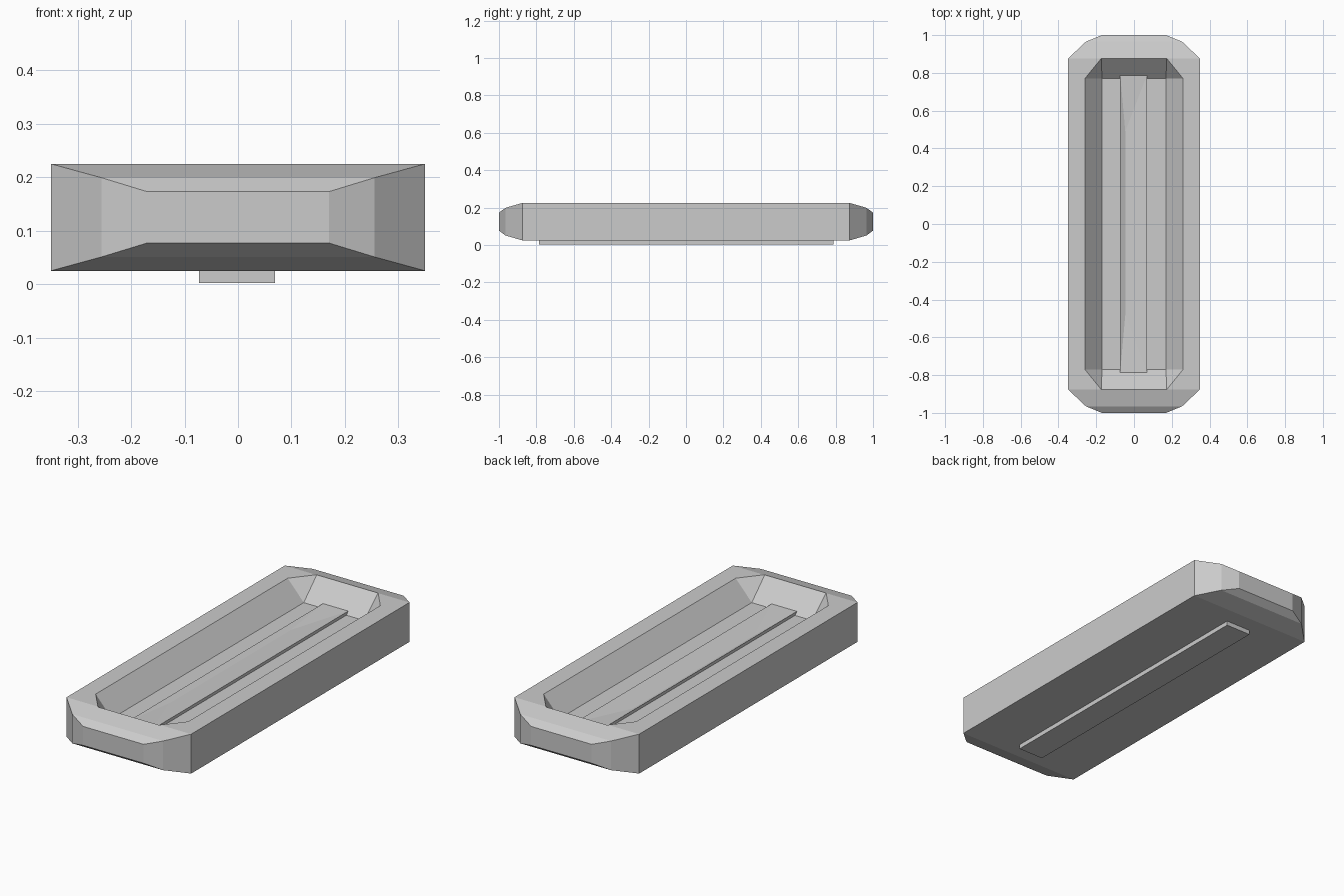
import bpy, bmesh

if "Cube" in bpy.data.objects:
    bpy.data.objects.remove(bpy.data.objects["Cube"])


def finish(bm, name):
    bmesh.ops.recalc_face_normals(bm, faces=bm.faces)
    mesh = bpy.data.meshes.new(name)
    bm.to_mesh(mesh)
    bm.free()
    obj = bpy.data.objects.new(name, mesh)
    bpy.context.collection.objects.link(obj)
    return obj


def hull(points, name):
    bm = bmesh.new()
    for p in points:
        bm.verts.new(p)
    bmesh.ops.convex_hull(bm, input=bm.verts)
    bmesh.ops.dissolve_limit(bm, angle_limit=0.01, verts=bm.verts, edges=bm.edges)
    return finish(bm, name)


MID = 0.125

# Tray body: rectangular sections that narrow and thin towards both ends
sections = [(0.875, 0.35, 0.1), (0.965, 0.255, 0.074), (1.0, 0.17, 0.048)]
sections = [(-y, w, h) for y, w, h in reversed(sections)] + sections
bm = bmesh.new()
rings = [[bm.verts.new((sx * w, y, MID + sz * h))
          for sx, sz in ((-1, -1), (1, -1), (1, 1), (-1, 1))]
         for y, w, h in sections]
for a, b in zip(rings, rings[1:]):
    for i in range(4):
        j = (i + 1) % 4
        bm.faces.new((a[i], a[j], b[j], b[i]))
bm.faces.new(rings[0])
bm.faces.new(rings[-1])
body = finish(bm, "tray_body")

# Recess: sloped walls from an eight-sided opening down to a rectangular floor
signs = [(sx, sy) for sx in (-1, 1) for sy in (-1, 1)]
points = [(sx * 0.17, sy * 0.77, MID) for sx, sy in signs]
for z in (0.225, 0.3):
    for sx, sy in signs:
        points += [(sx * 0.26, sy * 0.77, z), (sx * 0.172, sy * 0.878, z)]
cutter = hull(points, "recess_cutter")
cutter.hide_render = True
mod = body.modifiers.new("recess", 'BOOLEAN')
mod.operation = 'DIFFERENCE'
mod.solver = 'EXACT'
mod.object = cutter
bpy.context.view_layer.objects.active = body
bpy.ops.object.modifier_apply(modifier=mod.name)
bpy.data.objects.remove(cutter)

# Centre bar: passes through the floor, with a shallow off-centre trough on top
bm = bmesh.new()
x0, x1, y0, y1 = -0.073, 0.069, -0.785, 0.788
corners = ((x0, y0), (x1, y0), (x1, y1), (x0, y1))
low = [bm.verts.new((x, y, 0.002)) for x, y in corners]
top = [bm.verts.new((x, y, 0.14)) for x, y in corners]
t0 = bm.verts.new((-0.046, -0.48, 0.127))
t1 = bm.verts.new((-0.046, 0.49, 0.127))
bm.faces.new(low)
for i in range(4):
    j = (i + 1) % 4
    bm.faces.new((low[i], low[j], top[j], top[i]))
bm.faces.new((top[0], top[1], t0))
bm.faces.new((top[1], top[2], t1, t0))
bm.faces.new((top[2], top[3], t1))
bm.faces.new((top[3], top[0], t0, t1))
finish(bm, "centre_bar")
